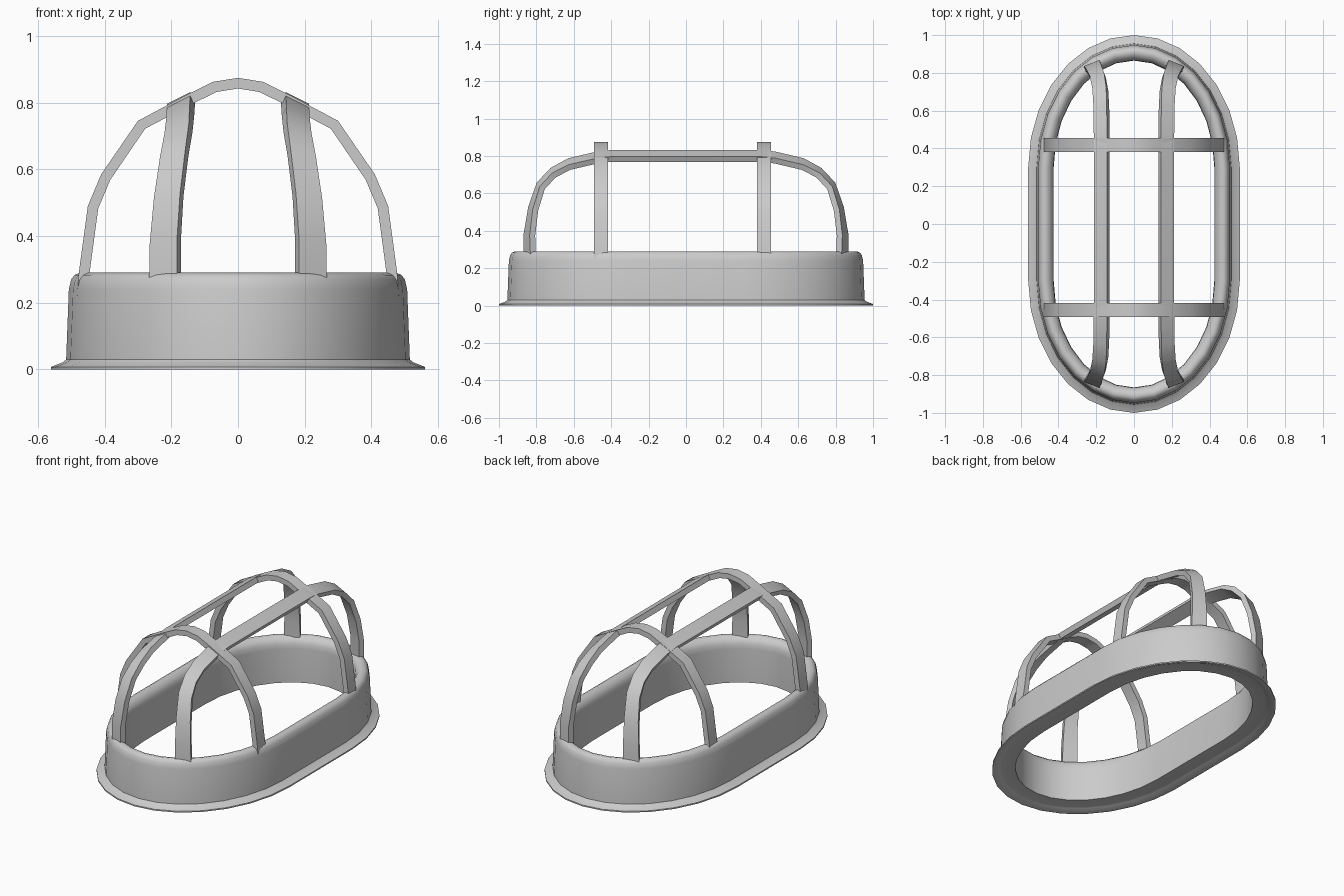
import bpy, bmesh, math
from mathutils import Vector

if "Cube" in bpy.data.objects:
    bpy.data.objects.remove(bpy.data.objects["Cube"])


def make_object(name, verts, faces, angle=30):
    mesh = bpy.data.meshes.new(name)
    mesh.from_pydata(verts, [], faces)
    bm = bmesh.new()
    bm.from_mesh(mesh)
    bmesh.ops.recalc_face_normals(bm, faces=bm.faces)
    bm.to_mesh(mesh)
    bm.free()
    ob = bpy.data.objects.new(name, mesh)
    bpy.context.collection.objects.link(ob)
    bpy.ops.object.select_all(action='DESELECT')
    ob.select_set(True)
    bpy.context.view_layer.objects.active = ob
    bpy.ops.object.shade_smooth_by_angle(angle=math.radians(angle))
    return ob


def skin(sections, closed):
    """Join equal-length cross-sections into a tube."""
    n, m = len(sections), len(sections[0])
    verts = [p for s in sections for p in s]
    faces = []
    for i in range(n if closed else n - 1):
        j = (i + 1) % n
        for k in range(m):
            l = (k + 1) % m
            faces.append((i * m + k, i * m + l, j * m + l, j * m + k))
    if not closed:
        faces += [tuple(range(m)), tuple(range((n - 1) * m, n * m))]
    return verts, faces


def strap(name, points, widths, thick, inside):
    """Flat strip: points run along the outer face, thickness goes inward."""
    sections = []
    for i, (p, w) in enumerate(zip(points, widths)):
        t = points[min(i + 1, len(points) - 1)] - points[max(i - 1, 0)]
        nrm = t.cross(w).normalized()
        if nrm.dot(inside - p) < 0:
            nrm = -nrm
        h = w / 2
        sections.append([p - h, p + h, p + h + nrm * thick, p - h + nrm * thick])
    return make_object(name, *skin(sections, False))


# Base ring: (inset from the outline, height) profile swept round a long oval
profile = [(0, 0), (0, .008), (.036, .022), (.045, .03), (.053, .24), (.06, .27),
           (.07, .283), (.085, .29), (.105, .285), (.122, .27), (.132, .25),
           (.135, .22), (.135, .015), (.055, .015), (.045, .012), (.015, 0)]
HALF_X, HALF_Y, CAP_Y, SEG = .56, 1.0, .30, 7
rings = []
for side in (1, -1):
    for k in range(SEG * 2 + 1):
        a = math.pi * k / (SEG * 2) + (0 if side == 1 else math.pi)
        rings.append([((HALF_X - d) * math.cos(a),
                       side * CAP_Y + (HALF_Y - CAP_Y - d) * math.sin(a), z)
                      for d, z in profile])
make_object("base_ring", *skin(rings, True), angle=40)

# Cross hoops: arches from side to side
half_arch = [(.482, .22), (.477, .29), (.45, .49), (.41, .585), (.30, .745),
             (.156, .822), (.075, .862)]
arch = half_arch + [(0, .874)] + [(-x, z) for x, z in reversed(half_arch)]
for name, y in (("front_hoop", -.455), ("back_hoop", .418)):
    pts = [Vector((x, y, z)) for x, z in arch]
    strap(name, pts, [Vector((0, .075, 0))] * len(pts), .032, Vector((0, y, .2)))

# Long bars: run front to back and flare outward towards the feet
half_bar = [(.225, .85, .22), (.224, .852, .38), (.213, .832, .52), (.196, .79, .647),
            (.184, .72, .722), (.18, .63, .77), (.178, .476, .806), (.178, .40, .814)]
w_foot, w_top = Vector((.084, -.04, 0)), Vector((.07, 0, -.035))
for name, sx in (("right_bar", 1), ("left_bar", -1)):
    pts, wid = [], []
    for sy, order in ((1, range(8)), (-1, range(7, -1, -1))):
        for i in order:
            x, y, z = half_bar[i]
            w = w_foot.lerp(w_top, min(i / 5, 1))
            pts.append(Vector((sx * x, sy * y, z)))
            wid.append(Vector((sx * w.x, sy * w.y, w.z)))
    strap(name, pts, wid, .032, Vector((0, 0, .2)))
